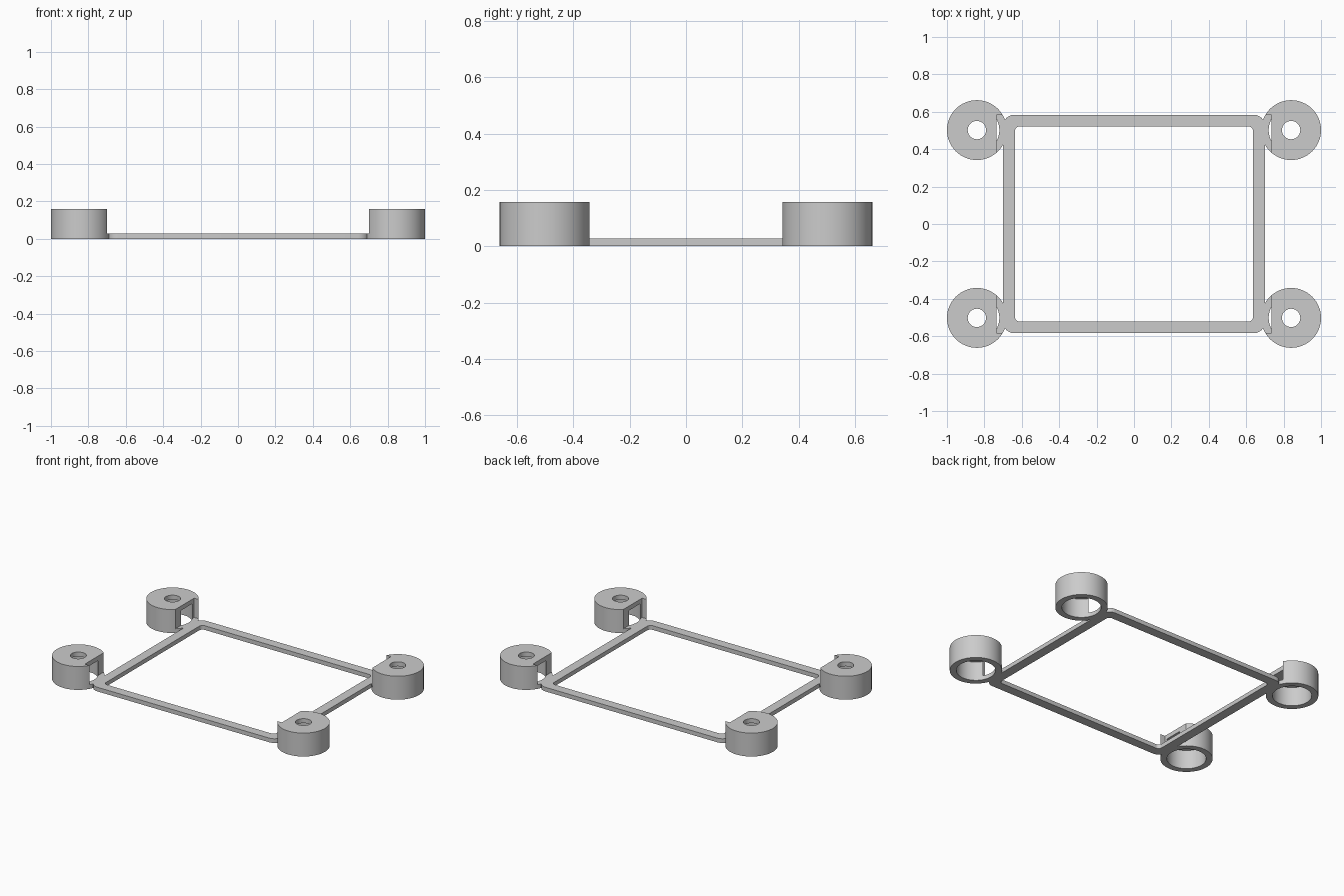
import bpy, bmesh
from math import cos, sin, pi, radians

cube = bpy.data.objects.get("Cube")
if cube:
    bpy.data.objects.remove(cube, do_unlink=True)

FRAME_H, CUP_H = 0.028, 0.158
CUP_X, CUP_Y, CUP_R, BORE_R, HOLE_R = 0.84, 0.502, 0.16, 0.12, 0.049
ROOF = 0.03

grey = bpy.data.materials.new("plain grey")
grey.use_nodes = True
colour = (0.6, 0.6, 0.6, 1)
grey.diffuse_color = colour
grey.node_tree.nodes["Principled BSDF"].inputs["Base Color"].default_value = colour


def add_object(name, bm):
    bmesh.ops.recalc_face_normals(bm, faces=bm.faces)
    mesh = bpy.data.meshes.new(name)
    bm.to_mesh(mesh)
    bm.free()
    mesh.materials.append(grey)
    obj = bpy.data.objects.new(name, mesh)
    bpy.context.collection.objects.link(obj)
    return obj


def skin_loops(name, loops):
    """Join a closed series of equal-length loops into a ring-shaped solid."""
    bm = bmesh.new()
    rows = [[bm.verts.new(p) for p in loop] for loop in loops]
    n = len(rows[0])
    for a, b in zip(rows, rows[1:] + rows[:1]):
        for i in range(n):
            j = (i + 1) % n
            bm.faces.new((a[i], a[j], b[j], b[i]))
    return add_object(name, bm)


def rounded_loop(hx, hy, r, z, steps=10):
    points = []
    for k, (sx, sy) in enumerate(((1, 1), (-1, 1), (-1, -1), (1, -1))):
        for i in range(steps + 1):
            a = (k + i / steps) * pi / 2
            points.append((sx * (hx - r) + r * cos(a), sy * (hy - r) + r * sin(a), z))
    return points


def circle_loop(cx, cy, r, z, n=64):
    return [(cx + r * cos(2 * pi * i / n), cy + r * sin(2 * pi * i / n), z) for i in range(n)]


def boolean(obj, other, operation):
    mod = obj.modifiers.new("join", 'BOOLEAN')
    mod.object, mod.operation, mod.solver = other, operation, 'EXACT'
    bpy.context.view_layer.update()
    graph = bpy.context.evaluated_depsgraph_get()
    mesh = bpy.data.meshes.new_from_object(obj.evaluated_get(graph))
    obj.modifiers.clear()
    obj.data = mesh


# Thin rectangular frame with rounded corners
outer, inner = (0.70, 0.584, 0.06), (0.637, 0.521, 0.025)
frame = skin_loops("frame_with_corner_cups", [
    rounded_loop(*outer, 0), rounded_loop(*outer, FRAME_H),
    rounded_loop(*inner, FRAME_H), rounded_loop(*inner, 0)])

# Board-shaped clearance that notches the cups above the frame
bm = bmesh.new()
bmesh.ops.create_cube(bm, size=1)
for v in bm.verts:
    v.co.x *= 2 * 0.735
    v.co.y *= 2 * 0.582
    v.co.z = FRAME_H if v.co.z < 0 else 0.3
clearance = add_object("board_clearance", bm)
clearance.hide_render = True

# Four corner cups, open below, with a screw hole in each roof
profile = [(CUP_R, 0), (CUP_R, CUP_H), (HOLE_R, CUP_H),
           (HOLE_R, CUP_H - ROOF), (BORE_R, CUP_H - ROOF), (BORE_R, 0)]
for sx in (-1, 1):
    for sy in (-1, 1):
        cup = skin_loops("corner_cup", [
            circle_loop(sx * CUP_X, sy * CUP_Y, r, z) for r, z in profile])
        boolean(cup, clearance, 'DIFFERENCE')
        boolean(frame, cup, 'UNION')
        bpy.data.objects.remove(cup, do_unlink=True)
bpy.data.objects.remove(clearance, do_unlink=True)

# Smooth round walls, crisp rims
bpy.ops.object.select_all(action='DESELECT')
frame.select_set(True)
bpy.context.view_layer.objects.active = frame
bpy.ops.object.shade_smooth_by_angle(angle=radians(30))
